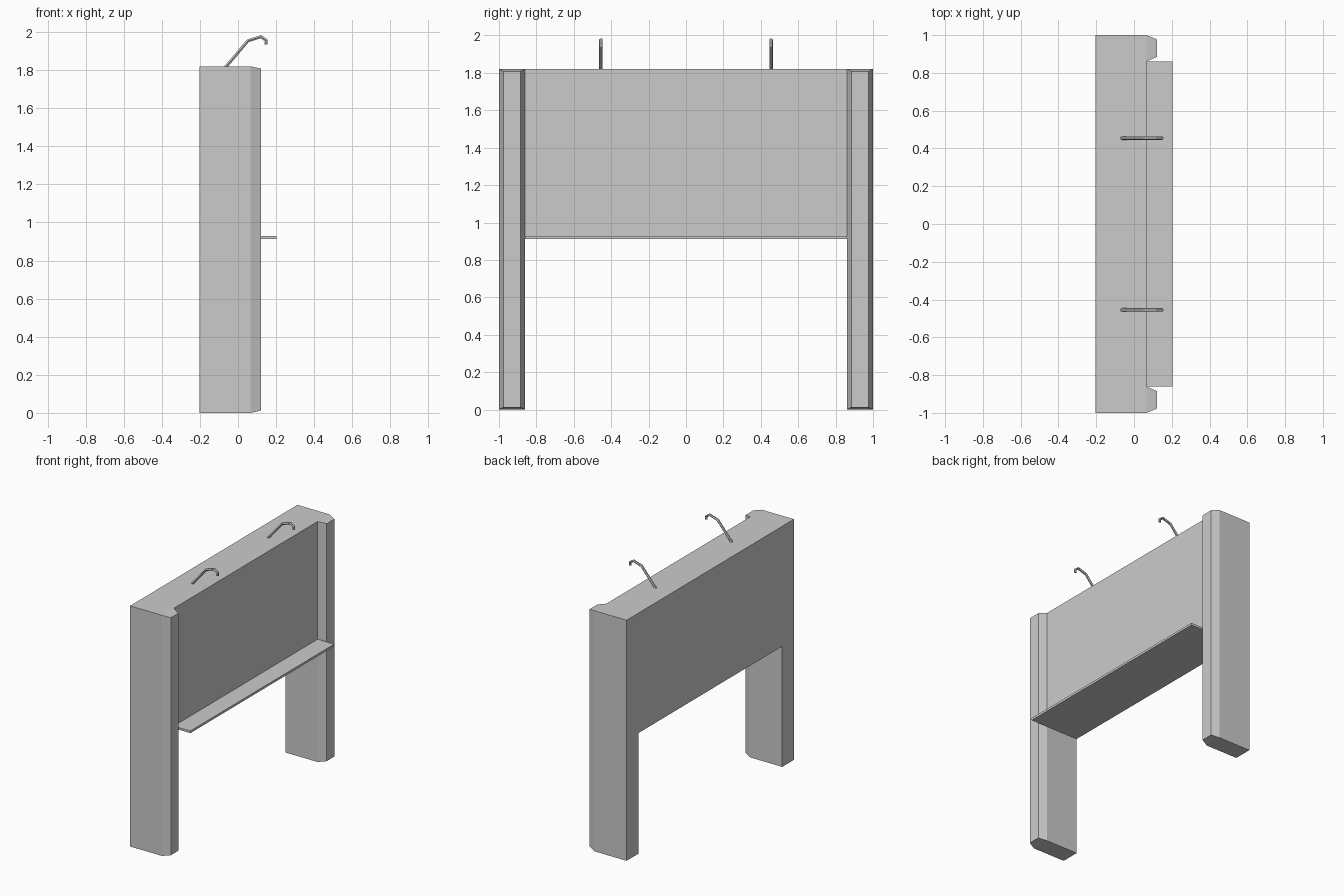
import bpy, bmesh

if "Cube" in bpy.data.objects:
    bpy.data.objects.remove(bpy.data.objects["Cube"])

BACK, FACE, NOSE = -0.203, 0.065, 0.122   # depth stations along x
TOP, MID = 1.82, 0.912                    # top and underside of the panel
INNER = 0.86                              # inner side of the legs


def make_object(name, bm):
    bmesh.ops.recalc_face_normals(bm, faces=bm.faces)
    mesh = bpy.data.meshes.new(name)
    bm.to_mesh(mesh)
    bm.free()
    obj = bpy.data.objects.new(name, mesh)
    bpy.context.collection.objects.link(obj)
    return obj


def loft(bm, loops):
    # Closed solid from matching loops of points
    rings = [[bm.verts.new(p) for p in loop] for loop in loops]
    n = len(rings[0])
    for a, b in zip(rings, rings[1:]):
        for i in range(n):
            j = (i + 1) % n
            bm.faces.new((a[i], a[j], b[j], b[i]))
    bm.faces.new(rings[0])
    bm.faces.new(rings[-1])


def rect(x, y0, y1, z0, z1):
    return [(x, y0, z0), (x, y1, z0), (x, y1, z1), (x, y0, z1)]


# Arch-shaped body: back panel and both legs in one outline
bm = bmesh.new()
outline = [(-1, 0), (-INNER, 0), (-INNER, MID), (INNER, MID),
           (INNER, 0), (1, 0), (1, TOP), (INNER, TOP), (-INNER, TOP), (-1, TOP)]
loft(bm, [[(x, y, z) for y, z in outline] for x in (BACK, FACE)])
make_object("back_panel_and_legs", bm)

# Tapered front pieces on the legs
for side, label in ((-1, "left"), (1, "right")):
    bm = bmesh.new()
    loft(bm, [rect(FACE, side * INNER, side, 0, TOP),
              rect(NOSE, side * (INNER + 0.025), side * 0.977, 0.012, TOP - 0.012)])
    make_object(label + "_leg_front", bm)

# Thin shelf, flush with the underside of the panel
bm = bmesh.new()
loft(bm, [rect(x, -INNER, INNER, MID, MID + 0.017) for x in (FACE, 0.203)])
make_object("shelf", bm)

# Bent lamp arms on the top
path = [(-0.07, 1.81), (0.052, 1.954), (0.12, 1.976), (0.148, 1.957), (0.148, 1.935)]
for side, label in ((-1, "left"), (1, "right")):
    curve = bpy.data.curves.new(label + "_lamp_arm", 'CURVE')
    curve.dimensions = '3D'
    curve.bevel_depth = 0.0095
    curve.bevel_resolution = 1
    curve.use_fill_caps = True
    spline = curve.splines.new('POLY')
    spline.points.add(len(path) - 1)
    for point, (x, z) in zip(spline.points, path):
        point.co = (x, side * 0.455, z, 1)
    spline.use_smooth = False
    arm = bpy.data.objects.new(label + "_lamp_arm", curve)
    bpy.context.collection.objects.link(arm)
    bpy.ops.object.select_all(action='DESELECT')
    arm.select_set(True)
    bpy.context.view_layer.objects.active = arm
    bpy.ops.object.convert(target='MESH')
